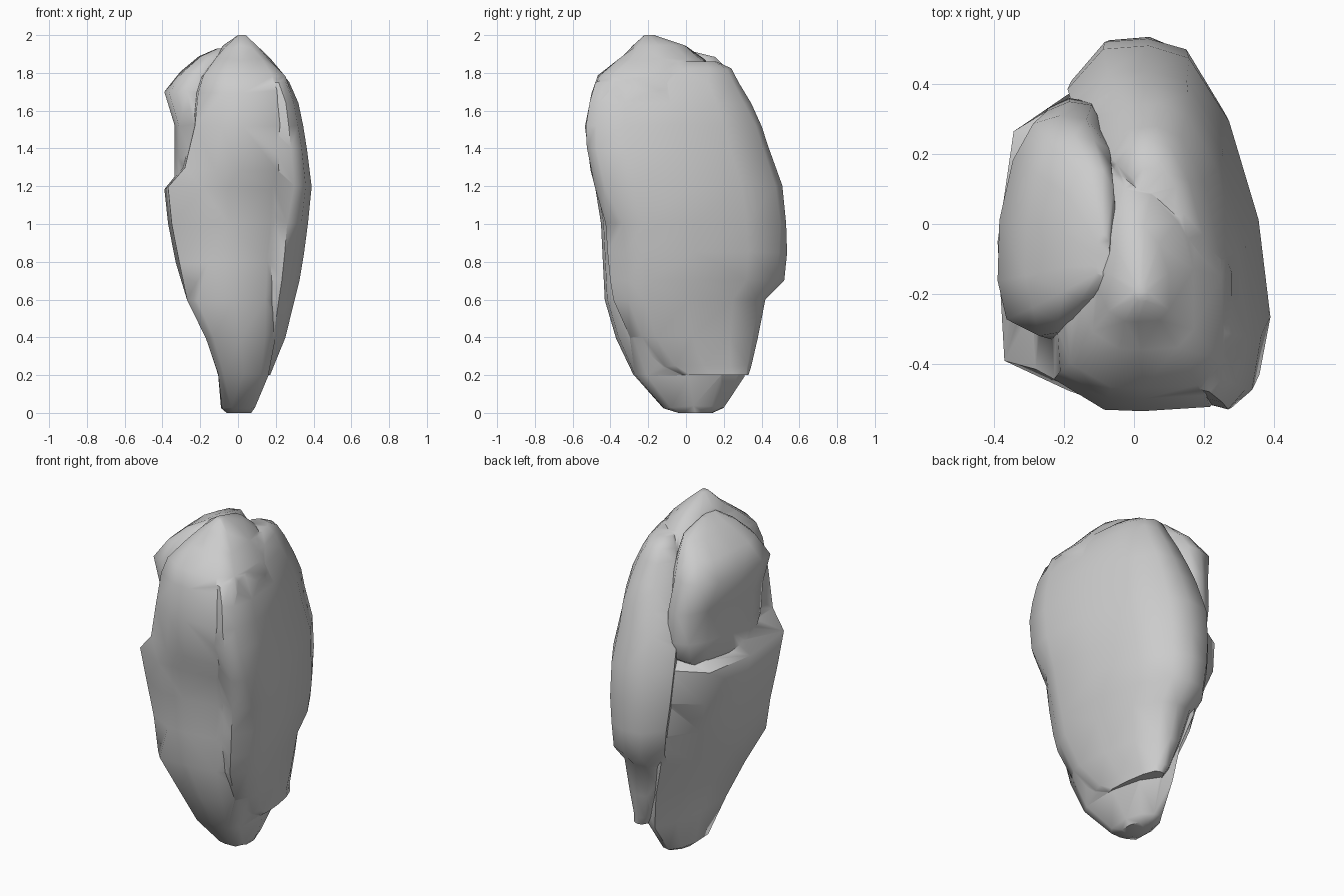
import bpy, bmesh, math, random

if "Cube" in bpy.data.objects:
    bpy.data.objects.remove(bpy.data.objects["Cube"])

random.seed(4)

stone = bpy.data.materials.new("grey stone")
stone.diffuse_color = (0.6, 0.6, 0.6, 1)
stone.use_nodes = True
stone.node_tree.nodes["Principled BSDF"].inputs["Base Color"].default_value = stone.diffuse_color


def loft(name, rows, outline, jitter):
    """Stack outline(z), given as (u, v) in -1..1, through rows of (z, x0, x1, y0, y1)."""
    bm = bmesh.new()
    rings = []
    for k, (z, x0, x1, y0, y1) in enumerate(rows):
        inner = 0 < k < len(rows) - 1
        ring = []
        for u, v in outline(z):
            # rough the stone a little, keeping the extremes in place
            dz = random.uniform(-jitter, jitter) if inner else 0
            s = 1 - (random.uniform(0, 0.03) if inner and max(abs(u), abs(v)) < 0.96 else 0)
            ring.append(bm.verts.new(((x0 + x1) / 2 + s * u * (x1 - x0) / 2,
                                      (y0 + y1) / 2 + s * v * (y1 - y0) / 2, z + dz)))
        rings.append(ring)
    n = len(rings[0])
    for a, b in zip(rings, rings[1:]):
        for i in range(n):
            j = (i + 1) % n
            bm.faces.new((a[i], a[j], b[j], b[i]))
    bm.faces.new(rings[0][::-1])
    bm.faces.new(rings[-1])
    bmesh.ops.triangulate(bm, faces=bm.faces[:])
    bmesh.ops.recalc_face_normals(bm, faces=bm.faces)
    me = bpy.data.meshes.new(name)
    bm.to_mesh(me)
    bm.free()
    me.materials.append(stone)
    ob = bpy.data.objects.new(name, me)
    bpy.context.collection.objects.link(ob)
    return ob


# Main body: sharper front corner low down, fuller back corner at the ledge
def core_outline(z):
    front = [(-1, -.84), (-.78, -.99)] if 0.1 < z < 0.7 else [(-.95, -.8), (-.4, -.99)]
    back = (-.87, .74) if 0.9 < z < 1.25 else (-.75, .6)
    return front + [(0, -1), (.7, -.97), (1, -.75), (1, 0), (.7, .6), (.2, .95),
                    (-.3, 1), back, (-1, 0)]


core = loft("rock", [
    (0.00, -.06, .07, -.04, .14),
    (0.03, -.09, .09, -.12, .20),
    (0.20, -.105, .16, -.28, .31),
    (0.40, -.17, .20, -.37, .34),
    (0.60, -.27, .22, -.43, .38),
    (0.80, -.33, .24, -.44, .40),
    (1.00, -.37, .27, -.45, .40),
    (1.19, -.39, .28, -.48, .38),
    (1.29, -.30, .30, -.505, .35),
    (1.52, -.25, .30, -.535, .28),
    (1.70, -.23, .28, -.50, .22),
    (1.78, -.20, .25, -.47, .17),
    (1.87, -.13, .17, -.36, .10),
    (1.94, -.08, .10, -.28, 0.0),
    (2.00, 0.0, .04, -.22, -.17)], core_outline, 0.008)


# Broad smooth slab leaning on the right side, wrapping round the back
def slab_outline(z):
    front = [(.6, -.96), (.88, -.78)] if z < 1.1 else [(.68, -1), (.9, -.9)]
    return [(.15, -.95)] + front + [(1, -.56), (.9, 0), (.61, .58), (.2, .94), (-.2, 1),
                                    (-.65, .98), (-1, .75), (-.75, .4), (-.35, 0)]


slab = loft("side_slab", [
    (0.20, .04, .17, -.06, .33),
    (0.25, 0.0, .19, -.17, .345),
    (0.40, -.06, .25, -.31, .38),
    (0.60, -.12, .30, -.40, .42),
    (0.70, -.14, .325, -.42, .52),
    (0.85, -.16, .35, -.435, .535),
    (1.00, -.18, .37, -.445, .53),
    (1.20, -.19, .39, -.485, .51),
    (1.40, -.17, .365, -.525, .44),
    (1.52, -.13, .345, -.53, .40),
    (1.64, -.10, .32, -.51, .345),
    (1.75, -.07, .27, -.48, .28),
    (1.82, -.05, .21, -.30, .24),
    (1.86, .0, .15, -.10, .16)], slab_outline, 0.005)


# Rounded boulder on the upper left of the back
def block_outline(z):
    return [(-1, -.5), (-.85, -.85), (-.3, -1), (.3, -.95), (.9, -.7), (1, .1), (.9, .7),
            (.5, .97), (.05, 1), (-.4, .93), (-.75, .6), (-.97, .05)]


block = loft("upper_boulder", [
    (1.18, -.30, -.14, -.12, .24),
    (1.24, -.335, -.06, -.25, .33),
    (1.35, -.335, -.05, -.31, .36),
    (1.52, -.335, -.05, -.33, .35),
    (1.70, -.39, -.05, -.32, .31),
    (1.80, -.31, -.05, -.28, .25),
    (1.88, -.21, -.05, -.22, .16),
    (1.93, -.11, -.07, -.15, -.03)], block_outline, 0.008)

# Fuse the pieces so no buried faces remain
bpy.context.view_layer.objects.active = core
core.select_set(True)
for part in (slab, block):
    mod = core.modifiers.new("fuse", 'BOOLEAN')
    mod.operation = 'UNION'
    mod.solver = 'EXACT'
    mod.object = part
    bpy.ops.object.modifier_apply(modifier=mod.name)
    bpy.data.objects.remove(part)
bpy.ops.object.shade_smooth_by_angle(angle=math.radians(55))
